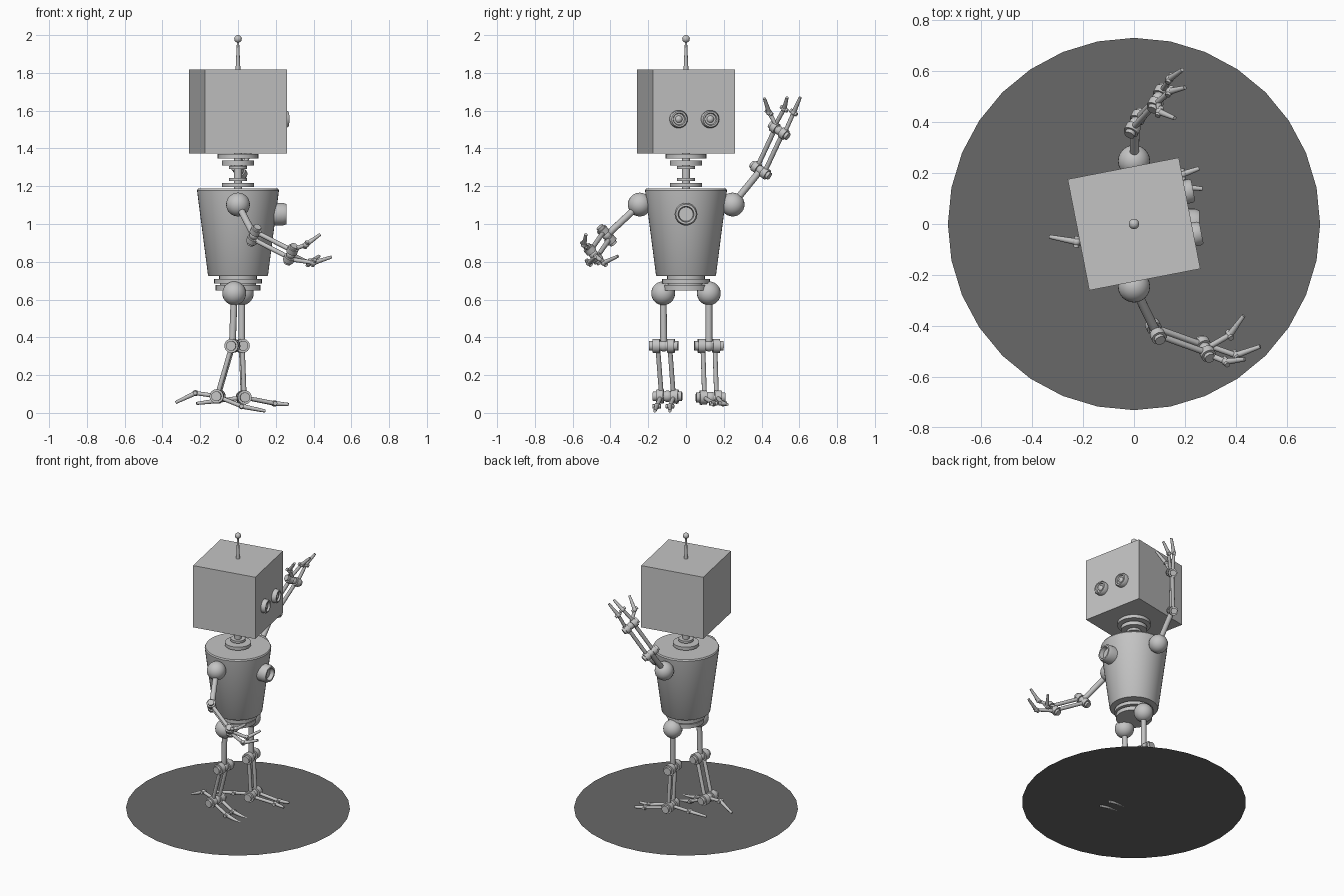
import bpy, bmesh
from math import radians, cos, sin, pi
from mathutils import Vector, Matrix

if "Cube" in bpy.data.objects:
    bpy.data.objects.remove(bpy.data.objects["Cube"], do_unlink=True)


def material(name, value):
    m = bpy.data.materials.new(name)
    m.use_nodes = True
    color = (value, value, value, 1)
    m.diffuse_color = color
    m.node_tree.nodes["Principled BSDF"].inputs["Base Color"].default_value = color
    return m


GREY = material("light grey metal", 0.55)
DARK = material("dark grey ground", 0.14)


def finish(name, bm, mat=GREY, smooth=True):
    bmesh.ops.recalc_face_normals(bm, faces=bm.faces)
    mesh = bpy.data.meshes.new(name)
    bm.to_mesh(mesh)
    bm.free()
    mesh.materials.append(mat)
    ob = bpy.data.objects.new(name, mesh)
    bpy.context.collection.objects.link(ob)
    if smooth:
        bpy.ops.object.select_all(action='DESELECT')
        ob.select_set(True)
        bpy.context.view_layer.objects.active = ob
        bpy.ops.object.shade_smooth_by_angle(angle=radians(35))
    return ob


def lathe(name, profile, origin=(0, 0, 0), axis=(0, 0, 1), steps=32):
    """Spin a (radius, height) profile round an axis."""
    bm = bmesh.new()
    verts = [bm.verts.new((r, 0, h)) for r, h in profile]
    edges = [bm.edges.new(pair) for pair in zip(verts, verts[1:])]
    bmesh.ops.spin(bm, geom=verts + edges, cent=(0, 0, 0), axis=(0, 0, 1),
                   angle=2 * pi, steps=steps, use_duplicate=False)
    bmesh.ops.remove_doubles(bm, verts=bm.verts, dist=0.0002)
    rot = Vector(axis).to_track_quat('Z', 'Y').to_matrix().to_4x4()
    bm.transform(Matrix.Translation(origin) @ rot)
    return finish(name, bm)


def ball(name, center, r):
    bm = bmesh.new()
    bmesh.ops.create_uvsphere(bm, u_segments=24, v_segments=14, radius=r)
    bm.transform(Matrix.Translation(center))
    return finish(name, bm)


def rod(name, a, b, r1, r2=None, steps=16):
    a, b = Vector(a), Vector(b)
    r2 = r1 if r2 is None else r2
    length = (b - a).length
    return lathe(name, [(0, 0), (r1, 0), (r2, length), (0, length)], a, b - a, steps)


def hinge(name, center, axis, s):
    """Centre ball, two drums and small end caps along one axle."""
    ball(name + "_ball", center, 0.03 * s)
    rod(name + "_axle", center - axis * 0.077 * s, center + axis * 0.077 * s, 0.026 * s)
    for side in (-1, 1):
        a = center + axis * side * 0.02 * s
        b = center + axis * side * 0.058 * s
        rod(name + "_drum", a, b, 0.037 * s, steps=24)


def limb(name, root, joint, end, axis, s, digits):
    """Ball joint, single upper rod, hinge, twin lower rods, hinge, digits."""
    root, joint, end = Vector(root), Vector(joint), Vector(end)
    axis = Vector(axis).normalized()
    ball(name + "_root_ball", root, 0.063)
    rod(name + "_upper_rod", root, joint, 0.018)
    hinge(name + "_middle_hinge", joint, axis, s)
    hinge(name + "_end_hinge", end, axis, s)
    for side in (-1, 1):
        off = axis * side * 0.032 * s
        rod(name + "_lower_rod", joint + off, end + off, 0.0125)
    for offset, mid, tip in digits:
        mid, tip = Vector(mid), Vector(tip)
        rod(name + "_digit_base", end + axis * offset, mid, 0.011)
        ball(name + "_knuckle", mid, 0.016)
        rod(name + "_knuckle_pin", mid - axis * 0.022, mid + axis * 0.022, 0.011)
        rod(name + "_digit_tip", mid, tip, 0.013, 0.008)


def ring(name, r, depth, origin, axis):
    """Round housing with a chamfered rim and a recessed face."""
    lathe(name, [(0, 0), (r, 0), (r, depth * 0.75), (r * 0.88, depth),
                 (r * 0.7, depth), (r * 0.62, depth * 0.65), (0, depth * 0.65)],
          origin, axis)


# Ground disc: one thin flat face
bm = bmesh.new()
bmesh.ops.create_circle(bm, cap_ends=True, segments=32, radius=0.73)
bm.transform(Matrix.Translation((0, 0, 0.02)))
finish("ground_disc", bm, DARK, smooth=False)

# Torso, chest dial and waist
lathe("torso", [(0, 0.725), (0.155, 0.725), (0.159, 0.73), (0.217, 1.178),
                (0.212, 1.187), (0, 1.187)], steps=48)
ring("chest_dial", 0.06, 0.077, (0.18, 0, 1.052), (1, 0, 0))
lathe("waist", [(0, 0.648), (0.118, 0.648), (0.118, 0.676), (0.095, 0.676), (0.095, 0.686),
                (0.127, 0.686), (0.127, 0.71), (0.1, 0.71), (0.1, 0.73), (0, 0.73)])

# Neck: stacked plates on a thin post
lathe("neck_post", [(0, 1.18), (0.022, 1.18), (0.022, 1.38), (0, 1.38)])
for r, low, high in [(0.085, 1.195, 1.218), (0.048, 1.228, 1.244), (0.048, 1.29, 1.306),
                     (0.085, 1.31, 1.336), (0.108, 1.347, 1.37)]:
    lathe("neck_plate", [(0, low), (r, low), (r, high), (0, high)])

# Head, turned slightly to one side
turn = Matrix.Rotation(radians(11), 4, 'Z')
half = 0.222
bm = bmesh.new()
bmesh.ops.create_cube(bm, size=2 * half)
bm.transform(Matrix.Translation((0, 0, 1.596)) @ turn)
finish("head", bm, smooth=False)
forward = turn @ Vector((1, 0, 0))
for side in (-1, 1):
    spot = turn @ Vector((half - 0.005, side * 0.085, 1.555))
    ring("eye_ring", 0.047, 0.036, spot, forward)
    ball("eye_pupil", spot + forward * 0.012, 0.022)

# Antenna
rod("antenna_rod", (0, 0, 1.815), (0, 0, 1.98), 0.013, 0.005)
ball("antenna_ball", (0, 0, 1.98), 0.02)

# Arms: each digit is (offset on the axle, knuckle, tip)
limb("right_arm", (0, -0.245, 1.103), (0.085, -0.42, 0.94), (0.28, -0.49, 0.84),
     (0.035, -0.07, 0.085), 0.8, [
         (0.035, (0.36, -0.54, 0.89), (0.435, -0.53, 0.945)),
         (-0.035, (0.40, -0.515, 0.795), (0.495, -0.48, 0.825)),
         (0, (0.375, -0.435, 0.795), (0.43, -0.36, 0.83))])
limb("left_arm", (0, 0.247, 1.103), (0.005, 0.395, 1.285), (0.095, 0.493, 1.495),
     (0.04, 0.08, -0.055), 0.8, [
         (0.035, (0.14, 0.57, 1.59), (0.19, 0.605, 1.67)),
         (-0.035, (0.14, 0.52, 1.61), (0.2, 0.535, 1.67)),
         (0, (0.1, 0.44, 1.59), (0.16, 0.415, 1.665))])

# Legs: two toes forward and one behind
limb("right_leg", (-0.02, -0.121, 0.633), (-0.03, -0.118, 0.355), (-0.108, -0.098, 0.088),
     (0.1, 1, 0), 1, [
         (-0.035, (0.02, -0.155, 0.035), (0.145, -0.165, 0.01)),
         (0.035, (0.02, -0.085, 0.035), (0.14, -0.085, 0.01)),
         (0, (-0.225, -0.07, 0.105), (-0.33, -0.05, 0.055))])
limb("left_leg", (0.02, 0.121, 0.633), (0.02, 0.121, 0.355), (0.03, 0.13, 0.082),
     (-0.1, 1, 0), 1, [
         (0.035, (0.19, 0.195, 0.05), (0.255, 0.218, 0.045)),
         (-0.035, (0.195, 0.145, 0.05), (0.268, 0.138, 0.045)),
         (0, (-0.1, 0.105, 0.065), (-0.22, 0.08, 0.05))])
